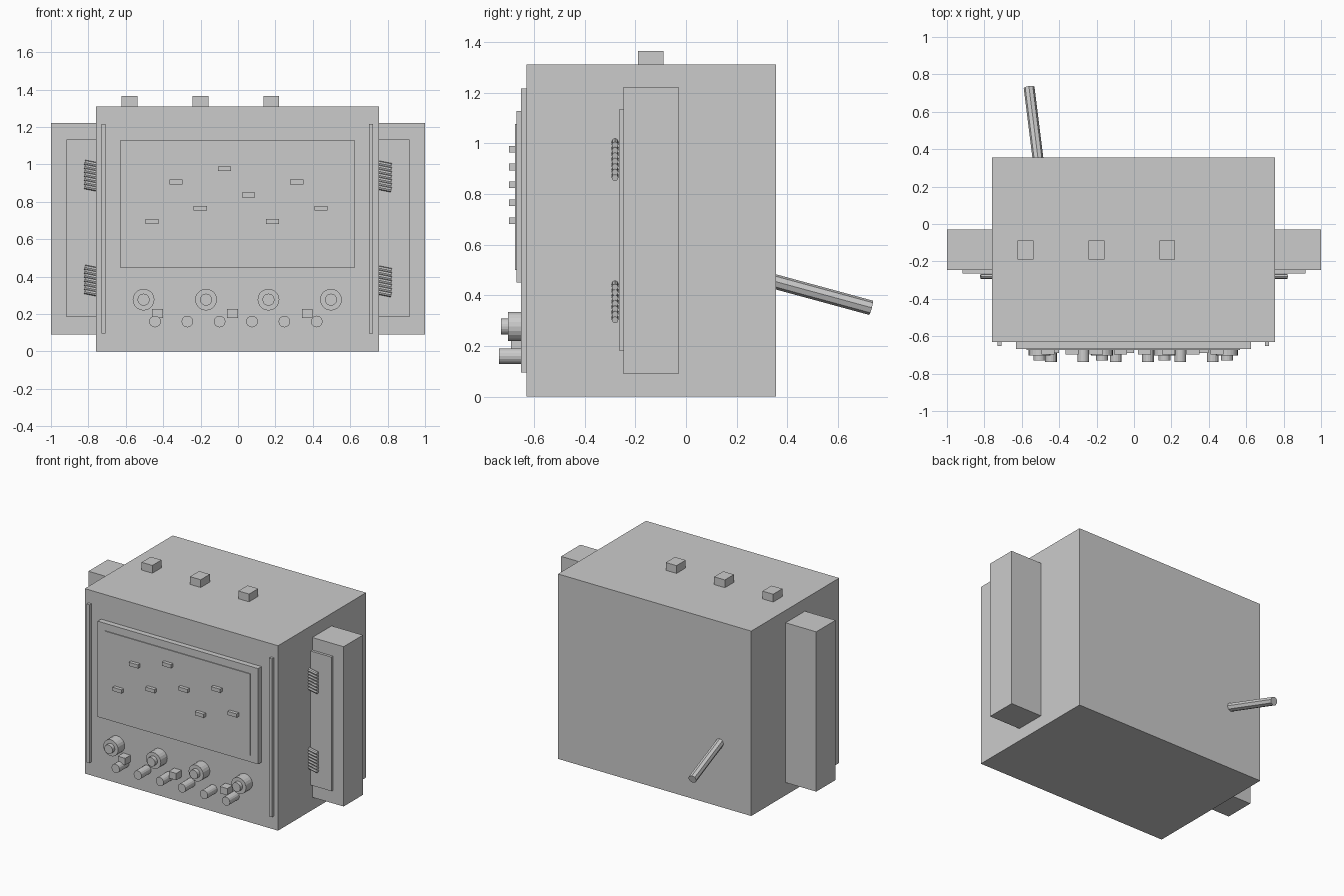
import bpy
from mathutils import Vector

cube = bpy.data.objects.get("Cube")
if cube:
    bpy.data.objects.remove(cube, do_unlink=True)

grey = bpy.data.materials.new("plain_grey")
grey.use_nodes = True
colour = (0.6, 0.6, 0.6, 1)
grey.diffuse_color = colour
grey.node_tree.nodes["Principled BSDF"].inputs["Base Color"].default_value = colour


def box(name, x, y, z):
    """Box from (min, max) ranges on each axis."""
    bpy.ops.mesh.primitive_cube_add(size=1, location=[sum(r) / 2 for r in (x, y, z)])
    ob = bpy.context.object
    ob.name = name
    ob.scale = [r[1] - r[0] for r in (x, y, z)]
    bpy.ops.object.transform_apply(location=False, rotation=False, scale=True)
    ob.data.materials.append(grey)
    return ob


def rod(name, start, end, radius, sides):
    """Flat-sided cylinder between two points."""
    a, b = Vector(start), Vector(end)
    bpy.ops.mesh.primitive_cylinder_add(vertices=sides, radius=radius,
                                        depth=(b - a).length, location=(a + b) / 2)
    ob = bpy.context.object
    ob.name = name
    ob.rotation_euler = (b - a).to_track_quat('Z', 'Y').to_euler()
    ob.data.materials.append(grey)
    return ob


FRONT = -0.63

# Cabinet
box("cabinet", (-0.76, 0.755), (FRONT, 0.355), (0, 1.31))

# Display frame and raised screen
box("display_frame", (-0.632, 0.625), (-0.668, FRONT), (0.45, 1.128))
box("display_screen", (-0.575, 0.567), (-0.674, -0.66), (0.5, 1.076))

# Indicator lights scattered on the screen
for i in range(8):
    x = -0.46 + 0.129 * i
    z = 0.695 + 0.0705 * (3 * i % 5)
    box(f"indicator_{i}", (x - 0.035, x + 0.035), (-0.698, -0.67), (z - 0.013, z + 0.013))

# Dials with raised caps
for i in range(4):
    x = -0.505 + 0.334 * i
    rod(f"dial_{i}", (x, FRONT + 0.01, 0.277), (x, -0.703, 0.277), 0.058, 20)
    rod(f"dial_cap_{i}", (x, -0.69, 0.277), (x, -0.73, 0.277), 0.032, 20)

# Push buttons
for i in range(6):
    x = -0.444 + 0.173 * i
    rod(f"button_{i}", (x, FRONT + 0.01, 0.16), (x, -0.737, 0.16), 0.031, 16)

# Toggle blocks
for i in range(3):
    x = -0.43 + 0.4 * i
    box(f"toggle_{i}", (x - 0.029, x + 0.029), (-0.69, FRONT), (0.178, 0.226))

# Blocks on the roof
for i in range(3):
    x = -0.58 + 0.379 * i
    box(f"roof_block_{i}", (x - 0.042, x + 0.042), (-0.19, -0.088), (1.3, 1.365))

# Rails, side modules, their face plates and spring bars
for side, s in (("left", 1), ("right", -1)):
    def span(a, b):
        return sorted((s * a, s * b))
    cx = s * 0.716 - 0.004
    box(f"{side}_rail", (cx - 0.011, cx + 0.011), (-0.652, FRONT), (0.095, 1.217))
    box(f"{side}_module", span(0.7, 1.0), (-0.246, -0.03), (0.09, 1.222))
    box(f"{side}_module_plate", span(0.72, 0.918), (-0.264, -0.24), (0.183, 1.133))
    for level, base in (("lower", 0.312), ("upper", 0.873)):
        for i in range(7):
            z = base + 0.0215 * i
            cx = s * 0.775
            rod(f"{side}_{level}_spring_{i}", (cx - 0.045, -0.28, z + 0.009),
                (cx + 0.045, -0.28, z - 0.009), 0.013, 8)

# Rear lever
rod("rear_lever", (-0.507, 0.3, 0.468), (-0.561, 0.73, 0.351), 0.029, 8)
